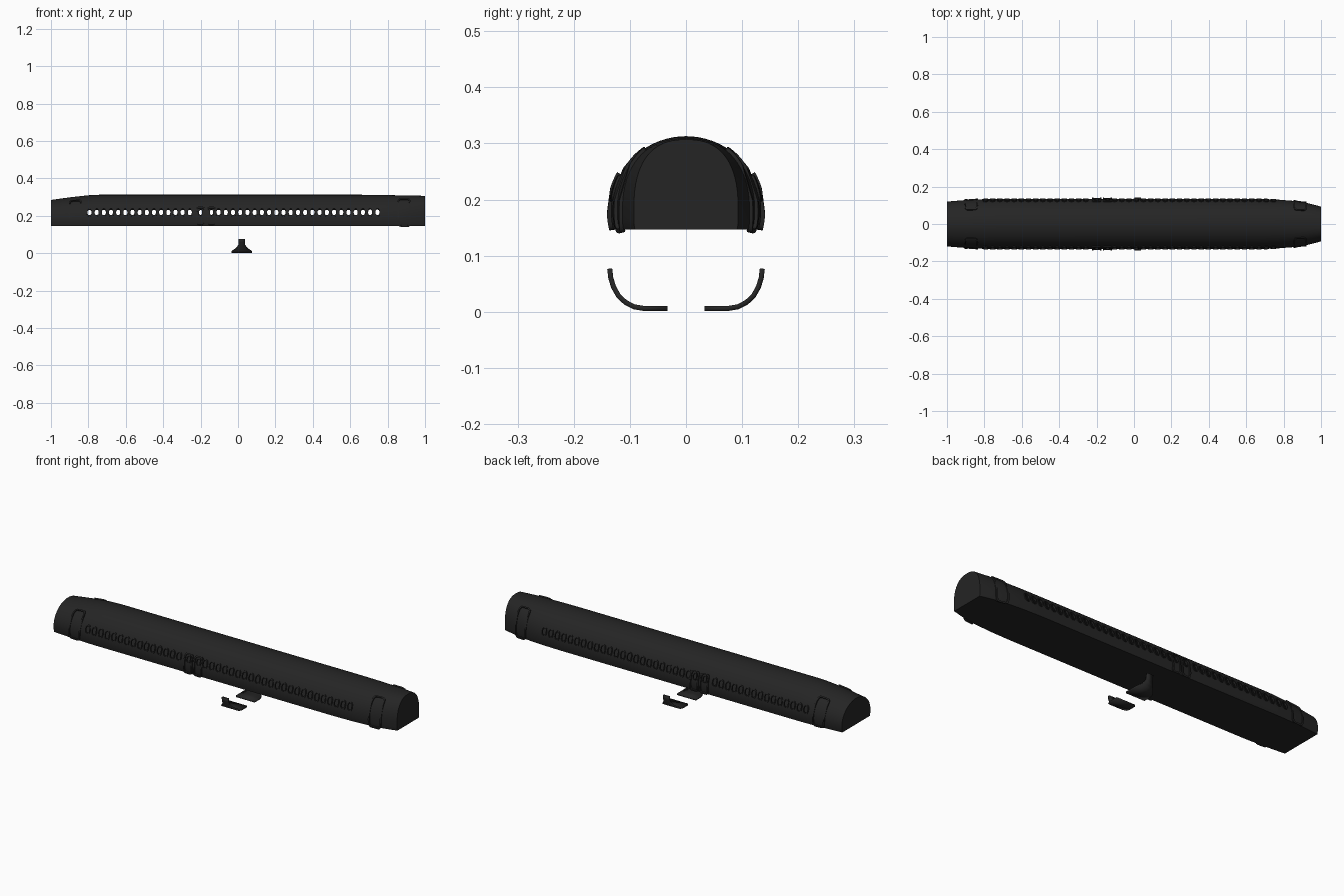
import bpy, bmesh, math

cube = bpy.data.objects.get("Cube")
if cube:
    bpy.data.objects.remove(cube, do_unlink=True)

mat = bpy.data.materials.new("charcoal")
mat.use_nodes = True
COLOUR = (0.018, 0.018, 0.018, 1)
mat.diffuse_color = COLOUR
mat.node_tree.nodes["Principled BSDF"].inputs["Base Color"].default_value = COLOUR

AXIS_Z, FLOOR_Z, RADIUS = 0.18, 0.147, 0.134

# Hull stations: x, half width, crown height, squareness
STATIONS = [(-1, .12, .285, 2), (-.9, .128, .299, 2), (-.8, .133, .31, 2),
            (-.74, .134, .313, 2), (.65, .134, .313, 2), (.76, .131, .312, 2.05),
            (.85, .124, .31, 2.15), (.92, .114, .309, 2.3), (1, .093, .307, 2.5)]


def station(x):
    for p, q in zip(STATIONS, STATIONS[1:]):
        if x <= q[0]:
            f = (x - p[0]) / (q[0] - p[0])
            return [a + (b - a) * f for a, b in zip(p[1:], q[1:])]
    return STATIONS[-1][1:]


def on_hull(x, angle, lift=0.0):
    """Point on the hull section at x; the angle is measured up from +y."""
    width, top, n = station(x)
    c, s = math.cos(angle), math.sin(angle)
    rise = (top - AXIS_Z) if s > 0 else RADIUS
    y = math.copysign(abs(c) ** (2 / n), c) * width
    z = math.copysign(abs(s) ** (2 / n), s) * rise
    return (x, y + c * lift, AXIS_Z + z + s * lift)


def finish(name, bm):
    bmesh.ops.recalc_face_normals(bm, faces=bm.faces)
    mesh = bpy.data.meshes.new(name)
    bm.to_mesh(mesh)
    bm.free()
    mesh.materials.append(mat)
    obj = bpy.data.objects.new(name, mesh)
    bpy.context.collection.objects.link(obj)
    return obj


def select_only(obj):
    bpy.ops.object.select_all(action='DESELECT')
    obj.select_set(True)
    bpy.context.view_layer.objects.active = obj


def smooth(obj):
    select_only(obj)
    bpy.ops.object.shade_smooth_by_angle(angle=math.radians(35))


def bridge(bm, a, b):
    for i in range(len(a)):
        j = (i + 1) % len(a)
        bm.faces.new((a[i], a[j], b[j], b[i]))


def outline(bm, x, angle, half_x, half_angle, power, lift, side, count):
    """Rounded loop wrapped onto the hull."""
    loop = []
    for i in range(count):
        t = math.tau * (i + .5) / count
        c, s = math.cos(t), math.sin(t)
        u = math.copysign(abs(c) ** (2 / power), c) * half_x
        v = math.copysign(abs(s) ** (2 / power), s) * half_angle
        px, py, pz = on_hull(x + u, angle + v, lift)
        loop.append(bm.verts.new((px, py * side, pz)))
    return loop


def add_frame(bm, x, angle, half_x, half_angle, rim, power, lift, count):
    """Raised rim around an opening, on both sides of the hull."""
    for side in (1, -1):
        inner = (half_x - rim, half_angle - rim / RADIUS)
        loops = [outline(bm, x, angle, *size, power, height, side, count)
                 for size, height in (((half_x, half_angle), -.004),
                                      ((half_x, half_angle), lift),
                                      (inner, lift), (inner, -.004))]
        for k in range(4):
            bridge(bm, loops[k], loops[(k + 1) % 4])


def add_cutter(bm, x, angle, half_x, half_angle):
    for side in (1, -1):
        a, b = [outline(bm, x, angle, half_x, half_angle, 2.5, h, side, 12)
                for h in (-.02, .02)]
        bridge(bm, a, b)
        bm.faces.new(a)
        bm.faces.new(b)


# Hull: lofted sections with a flat floor and closed ends
bm = bmesh.new()
rings = []
low = -math.asin((AXIS_Z - FLOOR_Z) / RADIUS)
xs = [s[0] for s in STATIONS]
for x in xs:
    ring = []
    for i in range(41):
        p = on_hull(x, low + (math.pi - 2 * low) * i / 40)
        z = FLOOR_Z if i in (0, 40) else max(p[2], FLOOR_Z + .001 * min(i, 40 - i))
        ring.append(bm.verts.new((p[0], p[1], z)))
    rings.append(ring)
for a, b in zip(rings, rings[1:]):
    bridge(bm, a, b)
bm.faces.new(rings[0])
bm.faces.new(rings[-1])
hull = finish("hull", bm)
wall = hull.modifiers.new("wall", 'SOLIDIFY')
wall.thickness = .005

# Window openings
WINDOW_ANGLE = math.asin((.22 - AXIS_Z) / RADIUS)
windows = [-.794 + .0383 * i for i in range(15)] + [-.104 + .0386 * i for i in range(23)]
exits = [-.2, -.142]
bm = bmesh.new()
for x in windows:
    add_cutter(bm, x, WINDOW_ANGLE, .011, .122)
for x in exits:
    add_cutter(bm, x, WINDOW_ANGLE, .009, .11)
cutter = finish("window_cutter", bm)
cutter.hide_render = True
cut = hull.modifiers.new("windows", 'BOOLEAN')
cut.object = cutter
cut.operation = 'DIFFERENCE'
cut.solver = 'EXACT'
select_only(hull)
for name in ("wall", "windows"):
    bpy.ops.object.modifier_apply(modifier=name)
bpy.data.objects.remove(cutter, do_unlink=True)
smooth(hull)

# Window rims
bm = bmesh.new()
for x in windows:
    add_frame(bm, x, WINDOW_ANGLE, .016, .18, .005, 2.5, .004, 16)
for x in exits:
    add_frame(bm, x, WINDOW_ANGLE, .013, .15, .004, 2.5, .004, 16)
smooth(finish("window_frames", bm))

# Emergency exit frames
bm = bmesh.new()
for x in exits:
    add_frame(bm, x, .13, .025, .385, .007, 6, .007, 32)
smooth(finish("exit_frames", bm))

# Door frames near both ends
bm = bmesh.new()
for x in (-.87, .888):
    add_frame(bm, x, .36, .035, .61, .007, 6, .006, 40)
smooth(finish("door_frames", bm))

# Curved brackets beneath: distance from centre, height, half width
BRACKET = [(.033, .006, .055), (.075, .006, .055), (.093, .009, .052), (.108, .017, .042),
           (.12, .028, .028), (.129, .044, .018), (.134, .06, .018), (.136, .077, .018)]
for name, side in (("back_bracket", 1), ("front_bracket", -1)):
    bm = bmesh.new()
    rows = [[bm.verts.new((.02 + d * w, side * y, z)) for d in (-1, 1)]
            for y, z, w in BRACKET]
    for a, b in zip(rows, rows[1:]):
        bm.faces.new((a[0], a[1], b[1], b[0]))
    obj = finish(name, bm)
    thick = obj.modifiers.new("thickness", 'SOLIDIFY')
    thick.thickness = .009
    thick.offset = 0
    smooth(obj)
